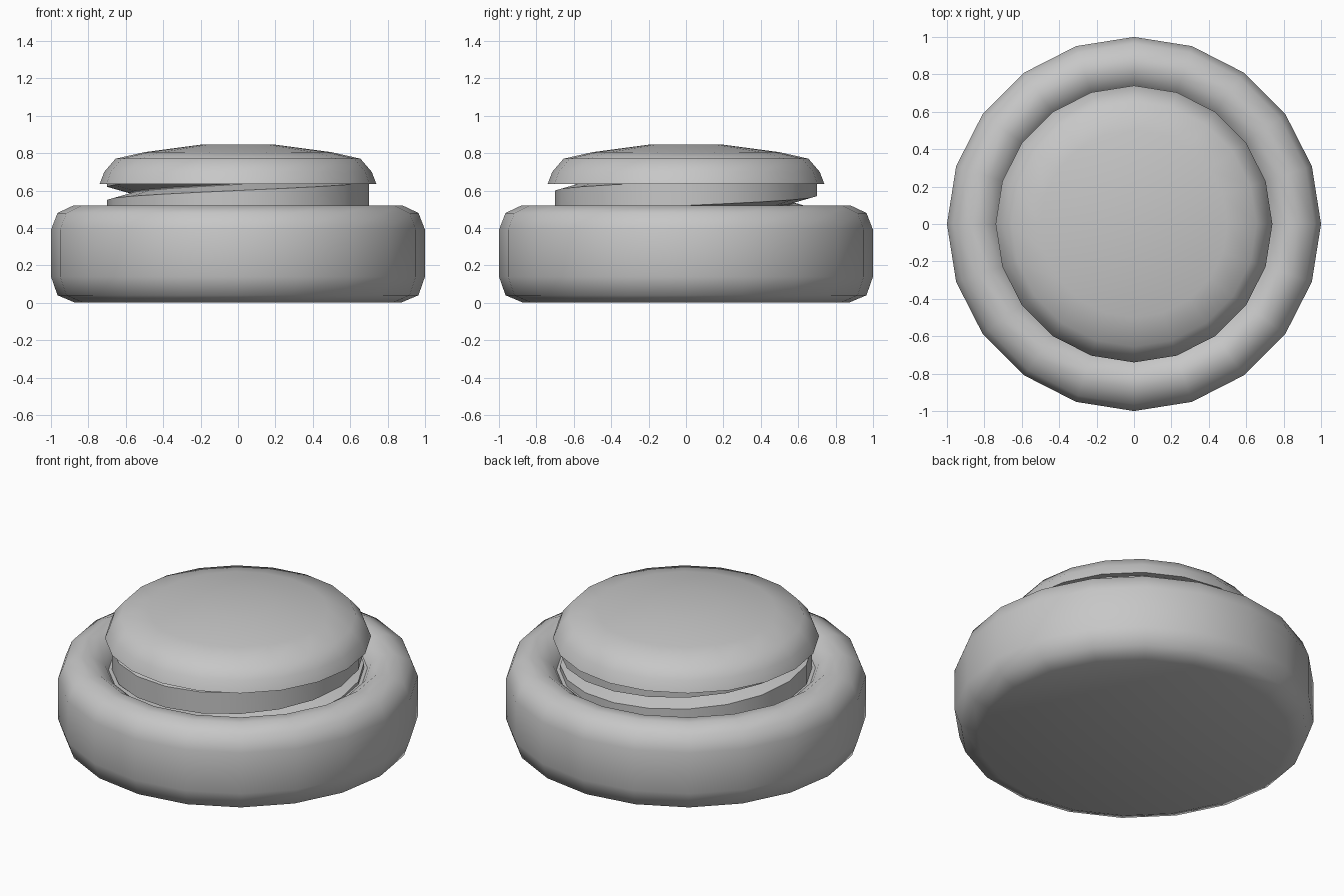
import bpy, bmesh, math

cube = bpy.data.objects.get("Cube")
if cube:
    bpy.data.objects.remove(cube)

SIDES = 20

grey = bpy.data.materials.new("plain grey")
grey.use_nodes = True
colour = (0.57, 0.57, 0.57, 1)
grey.diffuse_color = colour
grey.node_tree.nodes["Principled BSDF"].inputs["Base Color"].default_value = colour


def skin(name, rows, closed, smooth_angle):
    """Bridge neighbouring rows of points into one smooth-shaded object."""
    bm = bmesh.new()
    rings = [[bm.verts.new(p) for p in row] for row in rows]
    for a, b in zip(rings, rings[1:]):
        count = len(a)
        for i in range(count if closed else count - 1):
            j = (i + 1) % count
            bm.faces.new((a[i], a[j], b[j], b[i]))
    if closed:
        bm.faces.new(rings[0][::-1])
        bm.faces.new(rings[-1])
    bmesh.ops.remove_doubles(bm, verts=bm.verts, dist=1e-5)
    bmesh.ops.recalc_face_normals(bm, faces=bm.faces)
    mesh = bpy.data.meshes.new(name)
    bm.to_mesh(mesh)
    bm.free()
    mesh.materials.append(grey)
    obj = bpy.data.objects.new(name, mesh)
    bpy.context.collection.objects.link(obj)
    bpy.ops.object.select_all(action='DESELECT')
    obj.select_set(True)
    bpy.context.view_layer.objects.active = obj
    bpy.ops.object.shade_smooth_by_angle(angle=math.radians(smooth_angle))
    return obj


def polar(r, a, z):
    return (r * math.cos(a), r * math.sin(a), z)


def lathe(name, profile, smooth_angle=55):
    rows = [[polar(r, math.tau * i / SIDES, z) for i in range(SIDES)]
            for r, z in profile]
    return skin(name, rows, True, smooth_angle)


# Squat round jar with a rolled lip and a shallow well
lathe("jar_body", [(0.87, 0), (0.965, 0.04), (1, 0.14), (1, 0.39),
                   (0.965, 0.48), (0.88, 0.52), (0.81, 0.52),
                   (0.74, 0.47), (0.72, 0.44)])

# Neck core inside the thread
lathe("neck", [(0.58, 0.43), (0.58, 0.65)])

# Screw thread: a trapezoid section climbing two turns, trimmed top and bottom
PITCH, CREST, FLANK = 0.2, 0.13, 0.035
rows = []
for i in range(2 * SIDES + 1):
    angle = math.pi / 2 + math.tau * (i / SIDES - 1.45)
    z = 0.57 + PITCH * (i / SIDES - 1.45)
    section = [(0.57, z - FLANK), (0.7, z), (0.7, z + CREST),
               (0.57, z + CREST + FLANK)]
    rows.append([polar(r, angle, min(max(h, 0.43), 0.65)) for r, h in section])
skin("neck_thread", rows, False, 40)

# Domed lid with a sharp lower rim
lathe("lid", [(0.6, 0.64), (0.74, 0.635), (0.715, 0.7), (0.655, 0.77),
              (0.5, 0.805), (0.2, 0.845)])
